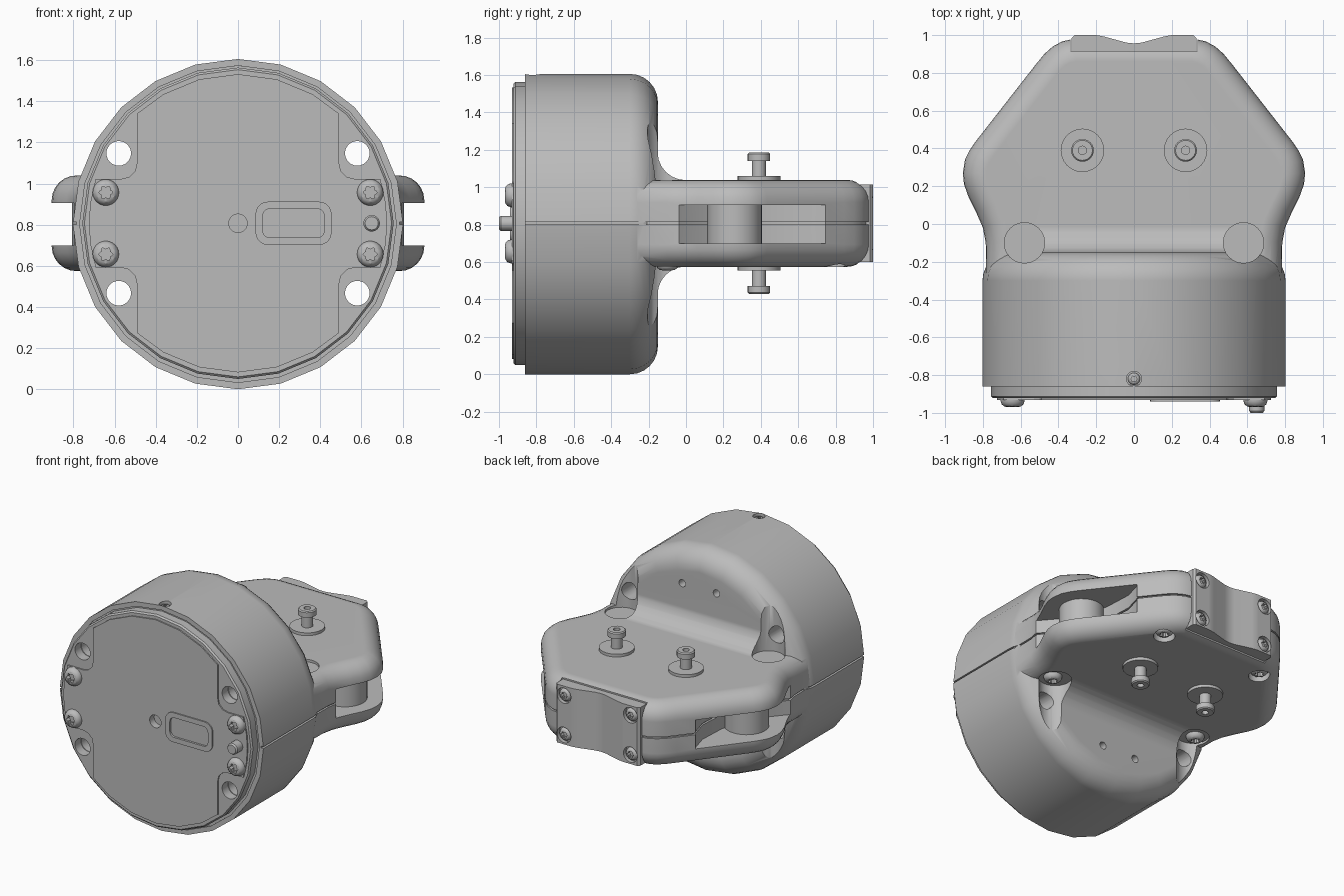
import bpy, bmesh, math
from mathutils import Vector, Matrix

cube = bpy.data.objects.get("Cube")
if cube:
    bpy.data.objects.remove(cube, do_unlink=True)

C = 0.807  # height of the centre line
grey = bpy.data.materials.new("warm_grey")
grey.use_nodes = True
grey.diffuse_color = (0.5, 0.5, 0.5, 1)
grey.node_tree.nodes["Principled BSDF"].inputs["Base Color"].default_value = (0.5, 0.5, 0.5, 1)


def loft(name, rings):
    """Skin a stack of equal-length rings and cap both ends."""
    bm = bmesh.new()
    rows = [[bm.verts.new(p) for p in ring] for ring in rings]
    n = len(rows[0])
    for a, b in zip(rows, rows[1:]):
        for i in range(n):
            j = (i + 1) % n
            bm.faces.new((a[i], a[j], b[j], b[i]))
    bm.faces.new(rows[0])
    bm.faces.new(rows[-1])
    bmesh.ops.recalc_face_normals(bm, faces=bm.faces)
    mesh = bpy.data.meshes.new(name)
    bm.to_mesh(mesh)
    bm.free()
    mesh.materials.append(grey)
    ob = bpy.data.objects.new(name, mesh)
    bpy.context.collection.objects.link(ob)
    return ob


def lathe(name, profile, loc, axis, segs=24, lobes=0):
    """Turn (radius, height) pairs about an axis; the first `lobes` rings are star shaped."""
    m = Matrix.Translation(loc) @ Vector(axis).to_track_quat('Z', 'Y').to_matrix().to_4x4()
    rings = []
    for k, (r, h) in enumerate(profile):
        ring = []
        for i in range(segs):
            t = 2 * math.pi * i / segs
            q = r * (1 + 0.2 * math.cos(6 * t)) if k < lobes else r
            ring.append(m @ Vector((q * math.cos(t), q * math.sin(t), h)))
        rings.append(ring)
    return loft(name, rings)


def rod(name, r, h, loc, axis, segs=24):
    return lathe(name, [(r, 0), (r, h)], loc, axis, segs)


def screw(name, r, loc, axis):
    return lathe(name, [(0.45 * r, 0.1 * r), (0.45 * r, 0.6 * r), (0.7 * r, 0.55 * r),
                        (0.9 * r, 0.38 * r), (r, 0.1 * r), (r, -0.3 * r)], loc, axis, 24, 2)


def prism_z(name, pts, z0, z1):
    return loft(name, [[(x, y, z) for x, y in pts] for z in (z0, z1)])


def prism_y(name, pts, y0, y1):
    return loft(name, [[(x, y, z) for x, z in pts] for y in (y0, y1)])


def box(name, lo, hi):
    return prism_z(name, [(lo[0], lo[1]), (hi[0], lo[1]), (hi[0], hi[1]), (lo[0], hi[1])], lo[2], hi[2])


def inset(pts, d):
    """Move a counter-clockwise outline inward by d."""
    out, n = [], len(pts)
    for i in range(n):
        a, p, b = (Vector(pts[(i + k) % n]) for k in (-1, 0, 1))
        u, v = (p - a).normalized(), (b - p).normalized()
        n1, n2 = Vector((-u.y, u.x)), Vector((-v.y, v.x))
        out.append(tuple(p + (n1 + n2) * (d / (1 + n1.dot(n2)))))
    return out


def boolean(target, tools, op='DIFFERENCE'):
    for t in tools:
        mod = target.modifiers.new("cut", 'BOOLEAN')
        mod.operation, mod.solver, mod.object = op, 'EXACT', t
        bpy.context.view_layer.objects.active = target
        bpy.ops.object.modifier_apply(modifier=mod.name)


def drop(obs):
    for o in obs:
        bpy.data.objects.remove(o, do_unlink=True)


def round_rect(cx, cz, w, h, r):
    pts = []
    for k, (sx, sz) in enumerate([(1, 1), (-1, 1), (-1, -1), (1, -1)]):
        for i in range(6):
            t = math.pi / 2 * (k + i / 5)
            pts.append((cx + sx * (w / 2 - r) + r * math.cos(t), cz + sz * (h / 2 - r) + r * math.sin(t)))
    return pts


SIDES = (-1, 1)
arc = [math.radians(15 * i) for i in range(7)]

# Drum with a rounded back edge
body = lathe("housing", [(0.77, -0.85), (0.77, -0.86), (0.803, -0.86)] +
             [(0.653 + 0.15 * math.cos(t), -0.30 + 0.15 * math.sin(t)) for t in arc], (0, 0, 0.803), (0, 1, 0), 24)

# Rear block, lofted from inset outlines with a seam groove at mid height
half = [(0.78, -0.42), (0.785, -0.1), (0.80, -0.02), (0.835, 0.06), (0.875, 0.14), (0.9, 0.21), (0.906, 0.27),
        (0.895, 0.34), (0.87, 0.39), (0.84, 0.435), (0.52, 0.845), (0.475, 0.9), (0.43, 0.94), (0.38, 0.967),
        (0.32, 0.98)]
outline = half + [(-x, y) for x, y in reversed(half)]
R, H = 0.12, 0.2325
up = [(H - R + R * math.sin(t), R - R * math.cos(t)) for t in reversed(arc)] + [(0.006, 0), (0.006, 0.014)]
levels = up + [(-h, d) for h, d in reversed(up)]
block = loft("block", [[(x, y, C + h) for x, y in inset(outline, d)] for h, d in levels])

# Concave blends between drum and block
parts = [block]
for s in SIDES:
    prof = [(-0.35, 0.1), (-0.35, 0.38)] + \
           [(-0.002 - 0.15 * math.cos(t), 0.381 - 0.15 * math.sin(t)) for t in arc] + [(-0.002, 0.1)]
    parts.append(loft("blend", [[(x, y, C + s * z) for y, z in prof] for x in (-0.6, 0.6)]))
boolean(body, parts, 'UNION')
drop(parts)

# Side slots, seams, screw pockets, bores and back recess
cuts = [box("recess", (-0.336, 0.915, 0.4), (0.336, 1.2, 1.2)),
        rod("top_bore", 0.04, 0.2, (0, -0.82, 1.57), (0, 0, 1), 16)]
slot = [(0.8, -0.04), (1.1, -0.04), (1.1, 0.745), (0.59, 0.745), (0.55, 0.6), (0.56, 0.4), (0.6, 0.24),
        (0.68, 0.1)]
for s in SIDES:
    cuts.append(prism_z("slot", [(s * x, y) for x, y in slot], 0.7, 0.906))
    cuts.append(prism_z("slot_seam", [(s * (x - 0.015), y) for x, y in slot], C - 0.006, C + 0.006))
    cuts.append(box("seam", (min(s * 0.785, s), -0.95, C - 0.006), (max(s * 0.785, s), -0.02, C + 0.006)))
    cuts.append(rod("rear_well", 0.07, 0.3, (s * 0.4, 0.78, 0.625), (0, 0, -1)))
    for v in SIDES:
        cuts.append(rod("pocket", 0.107, 0.8, (s * 0.58, -0.1, C + v * 0.215), (0, 0, v)))
        cuts.append(rod("small_bore", 0.026, 0.3, (s * 0.135, -0.25, C + v * 0.535), (0, 1, 0), 16))
bores = [rod("through_bore", 0.06, 1.1, (s * 0.58, -1.05, C + v * 0.34), (0, 1, 0))
         for s in SIDES for v in SIDES]
boolean(body, cuts + bores)
drop(cuts)

# Front cap and its raised panel with notched corners
cap = lathe("front_cap", [(0.757, -0.855), (0.757, -0.912), (0.747, -0.922)], (0, 0, C), (0, 1, 0), 24)
quarter = [(0.725 * math.cos(math.radians(a)), 0.725 * math.sin(math.radians(a))) for a in (0, 8)]
quarter += [(0.692, 0.215), (0.57, 0.215), (0.53, 0.225), (0.5, 0.255), (0.49, 0.3), (0.49, 0.534)]
quarter += [(0.725 * math.cos(math.radians(a)), 0.725 * math.sin(math.radians(a))) for a in (60, 75, 90)]
top = quarter + [(-x, z) for x, z in reversed(quarter[:-1])]
ring = top + [(x, -z) for x, z in reversed(top[1:-1])]
panel = prism_y("front_panel", [(x, C + z) for x, z in ring], -0.918, -0.931)
port_cut = prism_y("port_cut", round_rect(0.27, C, 0.31, 0.15, 0.04), -1.0, -0.87)
centre_cut = rod("centre_cut", 0.045, 0.1, (0, -0.98, C), (0, 1, 0))
for ob in (cap, panel):
    boolean(ob, bores + [port_cut, centre_cut])
drop(bores + [port_cut, centre_cut])

# Port frame and locating pin
frame = [(0.37, 0.21, 0.06, -0.925), (0.37, 0.21, 0.06, -0.94), (0.3, 0.14, 0.035, -0.94),
         (0.3, 0.14, 0.035, -0.875)]
loft("port_frame", [[(x, y, z) for x, z in round_rect(0.27, C, w, h, r)] for w, h, r, y in frame])
lathe("locating_pin", [(0.04, -0.05), (0.04, 0.06), (0.032, 0.07)], (0.65, -0.93, C), (0, -1, 0))

# Back plate with a shallow dip and four screw wells
shape = [(0.33, 0.91), (0.33, 0.985), (0.315, 1.0), (0.2, 1.0), (0.16, 0.993), (0.04, 0.96), (0, 0.956)]
shape += [(-x, y) for x, y in reversed(shape[:-1])]
plate = prism_z("back_plate", shape, 0.6, 1.015)
wells = [rod("well", 0.055, 0.1, (s * 0.262, 0.972, C + v * 0.14), (0, 1, 0)) for s in SIDES for v in SIDES]
boolean(plate, wells)
drop(wells)

# Screws, standoffs and side rollers
screw("top_set_screw", 0.032, (0, -0.82, 1.575), (0, 0, 1))
for s in SIDES:
    rod("side_roller", 0.146, 0.22, (s * 0.66, 0.26, C - 0.114), (0, 0, 1), 32)
    screw("bottom_rear_screw", 0.06, (s * 0.4, 0.78, 0.625), (0, 0, -1))
    screw("bottom_front_screw", 0.06, (s * 0.6, -0.1, 0.592), (0, 0, -1))
    for v in SIDES:
        screw("front_screw", 0.064, (s * 0.643, -0.93, C + v * 0.15), (0, -1, 0))
        screw("back_screw", 0.046, (s * 0.262, 0.972, C + v * 0.14), (0, 1, 0))
        lathe("standoff", [(0.022, 0.12), (0.022, 0.145), (0.053, 0.145), (0.06, 0.138), (0.06, 0.102),
                           (0.038, 0.102), (0.038, 0.02), (0.115, 0.02), (0.115, -0.02)],
              (s * 0.273, 0.39, C + v * 0.2325), (0, 0, v))

# Smooth shading with crisp edges
for ob in bpy.context.scene.objects:
    if ob.type == 'MESH':
        bpy.ops.object.select_all(action='DESELECT')
        ob.select_set(True)
        bpy.context.view_layer.objects.active = ob
        bpy.ops.object.shade_smooth_by_angle(angle=math.radians(30))
        wn = ob.modifiers.new("even_shading", 'WEIGHTED_NORMAL')
        wn.keep_sharp = True
